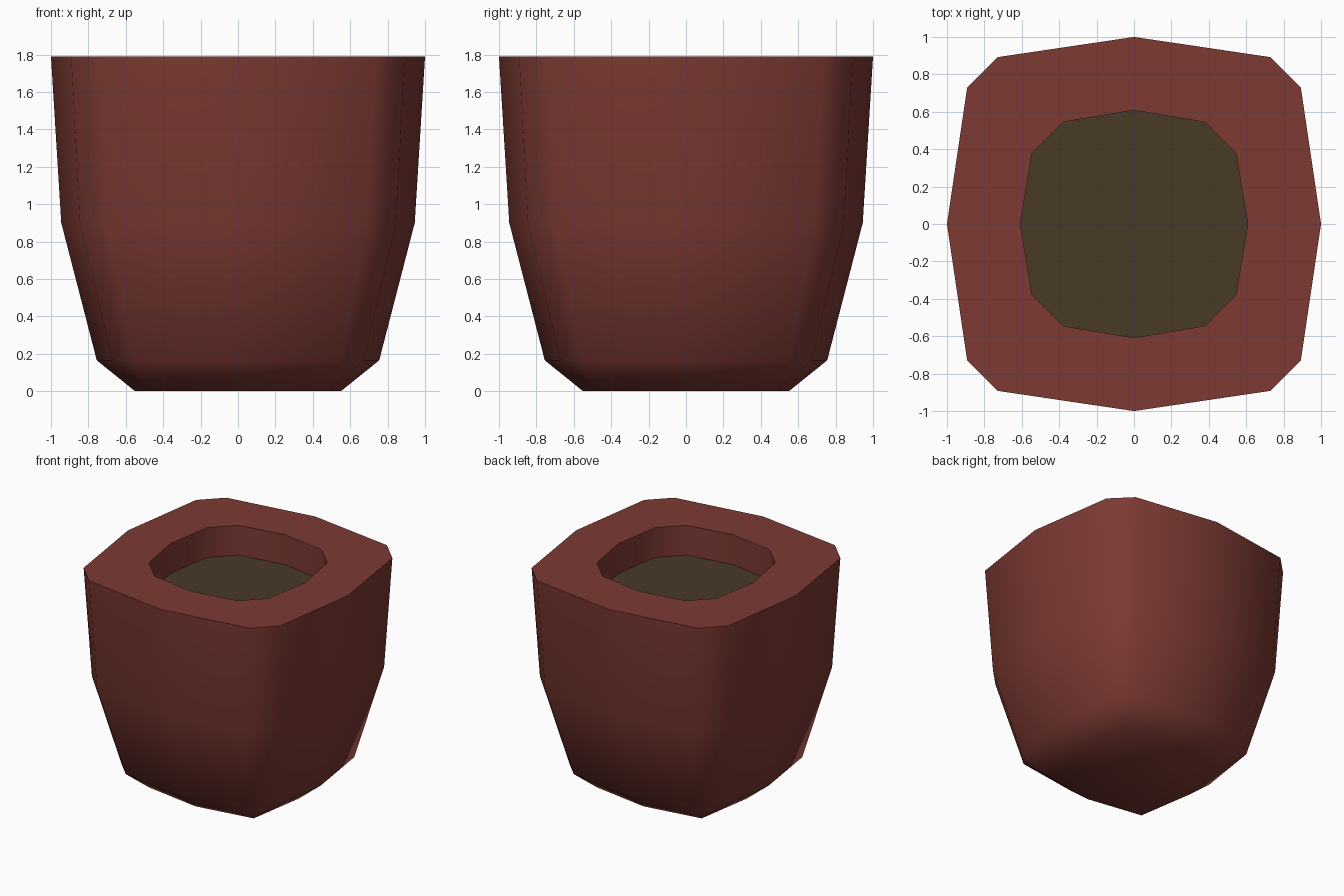
import bpy, bmesh, math

if "Cube" in bpy.data.objects:
    bpy.data.objects.remove(bpy.data.objects["Cube"])

def material(name, color):
    m = bpy.data.materials.new(name)
    m.diffuse_color = (*color, 1)
    m.use_nodes = True
    m.node_tree.nodes["Principled BSDF"].inputs["Base Color"].default_value = m.diffuse_color
    return m

terracotta = material("terracotta", (0.205, 0.042, 0.033))
soil_brown = material("soil brown", (0.065, 0.041, 0.019))

def ring(bm, mid, a, b, z):
    """12-sided rounded square: side midpoints at mid, chamfered corners (a, b)."""
    verts = []
    for q in range(4):
        c, s = round(math.cos(q * math.pi / 2)), round(math.sin(q * math.pi / 2))
        for x, y in ((mid, 0), (a, b), (b, a)):
            verts.append(bm.verts.new((x * c - y * s, x * s + y * c, z)))
    return verts

def finish(bm, name, mat, angle):
    bmesh.ops.remove_doubles(bm, verts=bm.verts, dist=0.001)
    bmesh.ops.recalc_face_normals(bm, faces=bm.faces)
    me = bpy.data.meshes.new(name)
    bm.to_mesh(me)
    bm.free()
    me.materials.append(mat)
    ob = bpy.data.objects.new(name, me)
    bpy.context.collection.objects.link(ob)
    bpy.ops.object.select_all(action='DESELECT')
    ob.select_set(True)
    bpy.context.view_layer.objects.active = ob
    bpy.ops.object.shade_smooth_by_angle(angle=math.radians(angle))
    return ob

# Pot: base, tapered wall, flat rim, then the inner wall down to the soil
profile = [
    (0.55, 0.475, 0.475, 0.0),
    (0.755, 0.672, 0.55, 0.165),
    (0.945, 0.845, 0.69, 0.90),
    (1.0, 0.892, 0.73, 1.79),
    (0.608, 0.545, 0.378, 1.79),
    (0.608, 0.545, 0.378, 1.54),
]
SOIL_Z = 1.545
bm = bmesh.new()
rings = [ring(bm, *p) for p in profile]
bm.faces.new(rings[0][::-1])
for lo, hi in zip(rings, rings[1:]):
    for i in range(12):
        j = (i + 1) % 12
        bm.faces.new((lo[i], lo[j], hi[j], hi[i]))
bm.faces.new(rings[-1])
finish(bm, "pot", terracotta, 60)

# Soil surface
bm = bmesh.new()
bm.faces.new(ring(bm, 0.608, 0.545, 0.378, SOIL_Z))
soil = finish(bm, "soil", soil_brown, 30)
if soil.data.polygons[0].normal.z < 0:
    soil.data.flip_normals()
